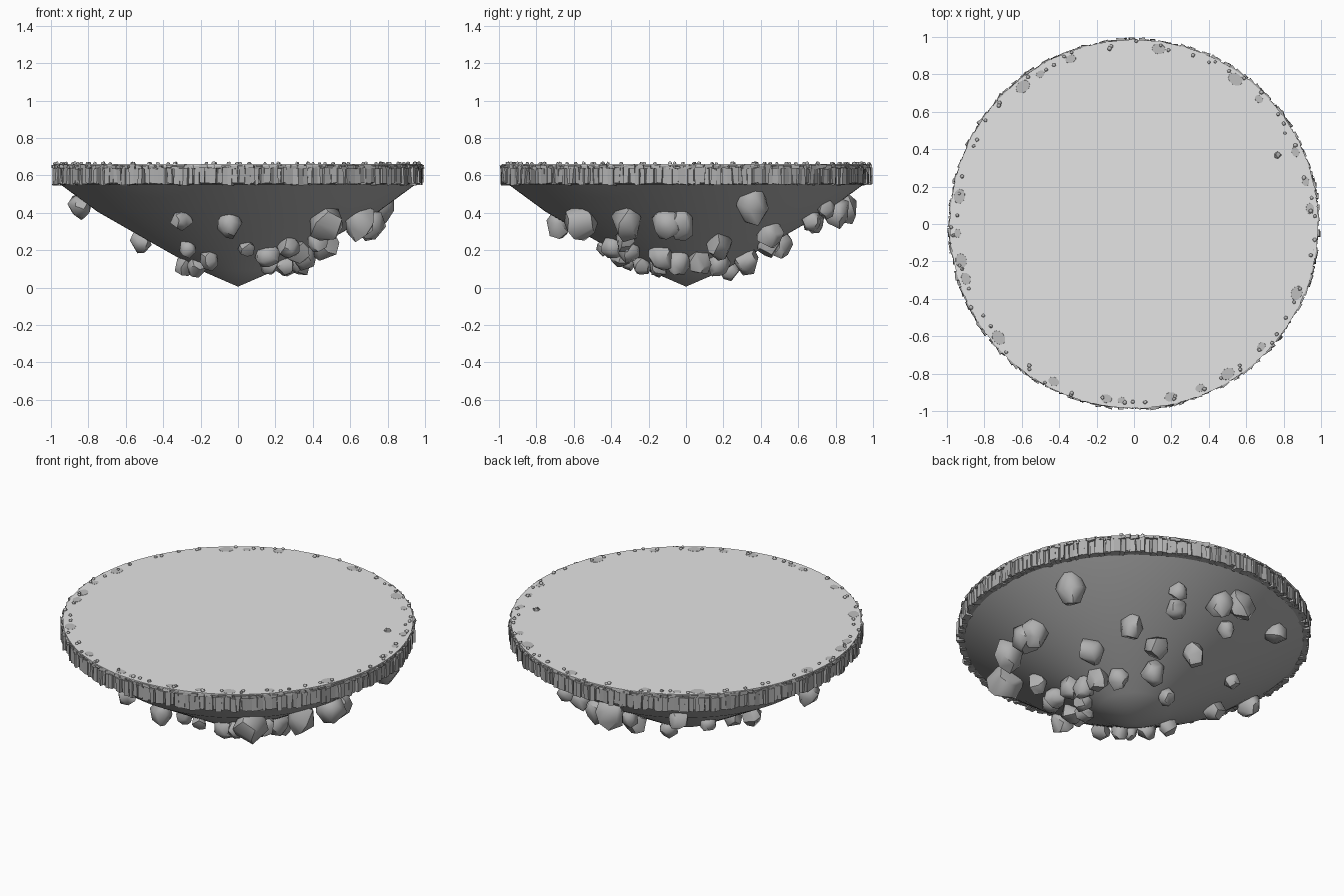
import bpy, bmesh, math, random
from mathutils import Matrix, Vector

random.seed(7)
rnd = random.uniform
cube = bpy.data.objects.get("Cube")
if cube:
    bpy.data.objects.remove(cube, do_unlink=True)


def material(name, grey):
    mat = bpy.data.materials.new(name)
    mat.use_nodes = True
    colour = (grey, grey, grey, 1)
    mat.diffuse_color = colour
    mat.node_tree.nodes["Principled BSDF"].inputs["Base Color"].default_value = colour
    return mat


GROUND = material("pale ground", 0.78)
PATCH = material("worn patch grey", 0.52)
STONE = material("stone grey", 0.43)


def finish(name, bm, mat, smooth_angle=None):
    bmesh.ops.recalc_face_normals(bm, faces=bm.faces)
    mesh = bpy.data.meshes.new(name)
    bm.to_mesh(mesh)
    bm.free()
    mesh.materials.append(mat)
    obj = bpy.data.objects.new(name, mesh)
    bpy.context.collection.objects.link(obj)
    if smooth_angle:
        bpy.ops.object.select_all(action="DESELECT")
        bpy.context.view_layer.objects.active = obj
        obj.select_set(True)
        bpy.ops.object.shade_smooth_by_angle(angle=math.radians(smooth_angle))


def lathe(name, profile, mat):
    bm = bmesh.new()
    verts = [bm.verts.new((r, 0, z)) for r, z in profile]
    edges = [bm.edges.new(pair) for pair in zip(verts, verts[1:])]
    bmesh.ops.spin(bm, geom=verts + edges, cent=(0, 0, 0), axis=(0, 0, 1),
                   angle=math.tau, steps=128)
    bmesh.ops.remove_doubles(bm, verts=bm.verts, dist=0.0005)
    finish(name, bm, mat, 40)


def polar(degrees, radius, z):
    a = math.radians(degrees)
    return Vector((radius * math.cos(a), radius * math.sin(a), z))


def add_rock(bm, centre, size, points):
    # Faceted rock: hull of evenly spread, jittered points on an ellipsoid
    turn = Matrix.Rotation(rnd(0, math.tau), 3, "Z") @ Matrix.Rotation(rnd(0, math.tau), 3, "X")
    verts = []
    for i in range(points):
        h = 1 - 2 * (i + 0.5) / points
        a = i * 2.4 + rnd(-0.4, 0.4)
        w = math.sqrt(1 - h * h)
        p = turn @ Vector((w * math.cos(a), w * math.sin(a), h)) * rnd(0.88, 1.1)
        verts.append(bm.verts.new(centre + Vector(p[k] * size[k] for k in range(3))))
    hull = bmesh.ops.convex_hull(bm, input=verts)
    loose = {v for v in hull["geom_interior"] if isinstance(v, bmesh.types.BMVert)}
    bmesh.ops.delete(bm, geom=list(loose), context="VERTS")


# Ground disc, rim core and conical underside
cone = [(0, 0.005), (0.2, 0.092), (0.5, 0.262), (0.75, 0.405), (0.95, 0.552)]
lathe("underside_cone", cone, STONE)
lathe("rim_core", [(0.93, 0.552), (0.972, 0.557), (0.976, 0.655)], STONE)
lathe("ground_top", [(0.984, 0.652), (0.984, 0.66), (0, 0.66)], GROUND)


def cone_radius(z):
    for (r0, z0), (r1, z1) in zip(cone, cone[1:]):
        if z <= z1:
            return r0 + (r1 - r0) * (z - z0) / (z1 - z0)
    return cone[-1][0]


# Rim of narrow upright stones with a thin broken coping above
def stone_ring(name, count, bottom, top, depth, ragged):
    bm = bmesh.new()
    for i in range(count):
        angle = (i + rnd(-0.2, 0.2)) * math.tau / count
        low = bottom + rnd(-ragged, ragged)
        high = top + rnd(-0.004, 0.004)
        outer = 0.986 + rnd(-0.008, 0.01)
        width = math.tau / count * rnd(0.8, 1.15)
        place = (Matrix.Rotation(angle, 4, "Z")
                 @ Matrix.Translation((outer - depth / 2, 0, (low + high) / 2))
                 @ Matrix.Rotation(rnd(-0.3, 0.3), 4, "Z")
                 @ Matrix.Diagonal((depth, width, high - low, 1)))
        made = bmesh.ops.create_cube(bm, size=1, matrix=place)
        for v in made["verts"]:
            v.co += Vector((rnd(-1, 1), rnd(-1, 1), rnd(-1, 1))) * 0.004
    finish(name, bm, STONE)


stone_ring("rim_stones", 210, 0.554, 0.64, 0.04, 0.006)
stone_ring("rim_coping", 150, 0.637, 0.653, 0.03, 0.003)

# Boulders on the underside: (angle, height on the cone, size)
boulders = [
    (68, .43, .055), (69, .37, .065), (49, .30, .07), (87, .42, .08),
    (95, .45, .09), (122, .45, .065), (98, .36, .055), (91, .25, .07),
    (65, .24, .07), (21, .24, .08), (68, .16, .075), (34, .14, .07),
    (101, .10, .055), (352, .36, .09), (334, .37, .09), (358, .36, .085),
    (310, .37, .11), (353, .15, .075), (316, .21, .075), (294, .18, .065),
    (138, .28, .05), (180, .45, .075), (170, .26, .065), (245, .37, .06),
    (233, .22, .05), (266, .35, .07), (244, .16, .055), (276, .22, .045),
    (190, .13, .06), (215, .12, .055), (305, .23, .07), (340, .18, .07),
    (322, .27, .06), (330, .13, .06), (12, .15, .065), (305, .13, .055),
]
bm = bmesh.new()
for angle, z, size in boulders:
    centre = polar(angle, cone_radius(z) + size * 0.4, z - size * 0.2)
    add_rock(bm, centre, (size * rnd(0.9, 1.05), size * rnd(0.9, 1.05), size * rnd(0.95, 1.2)), 16)
# One tall boulder hanging close under the rim
add_rock(bm, polar(25, 0.84, 0.45), (0.08, 0.09, 0.125), 20)
finish("underside_boulders", bm, STONE, 48)

# Worn patches near the edge of the ground
bm = bmesh.new()
for angle in (5, 14, 24, 45, 55, 82, 111, 122, 129, 171, 183, 192, 198, 220,
              243, 261, 266, 282, 292, 302, 316, 337):
    size = rnd(0.022, 0.042)
    spot = (Matrix.Translation(polar(angle, 0.945, 0.6603)) @ Matrix.Rotation(math.radians(angle), 4, "Z")
            @ Matrix.Diagonal((size * 0.75, size, 1, 1)))
    bmesh.ops.create_cone(bm, cap_ends=True, segments=12, radius1=1, radius2=0.98,
                          depth=0.001, matrix=spot)
finish("ground_patches", bm, PATCH)

# Pebbles along the edge
bm = bmesh.new()
for i in range(64):
    s = rnd(0.009, 0.013)
    add_rock(bm, polar(i * 5.6 + rnd(-4, 4), rnd(0.94, 0.98), 0.664), (s, s, s * 0.85), 14)
finish("edge_pebbles", bm, PATCH, 60)

# One larger stone further in
bm = bmesh.new()
add_rock(bm, Vector((0.77, 0.37, 0.66)), (0.022, 0.024, 0.016), 10)
finish("lone_stone", bm, STONE, 35)
